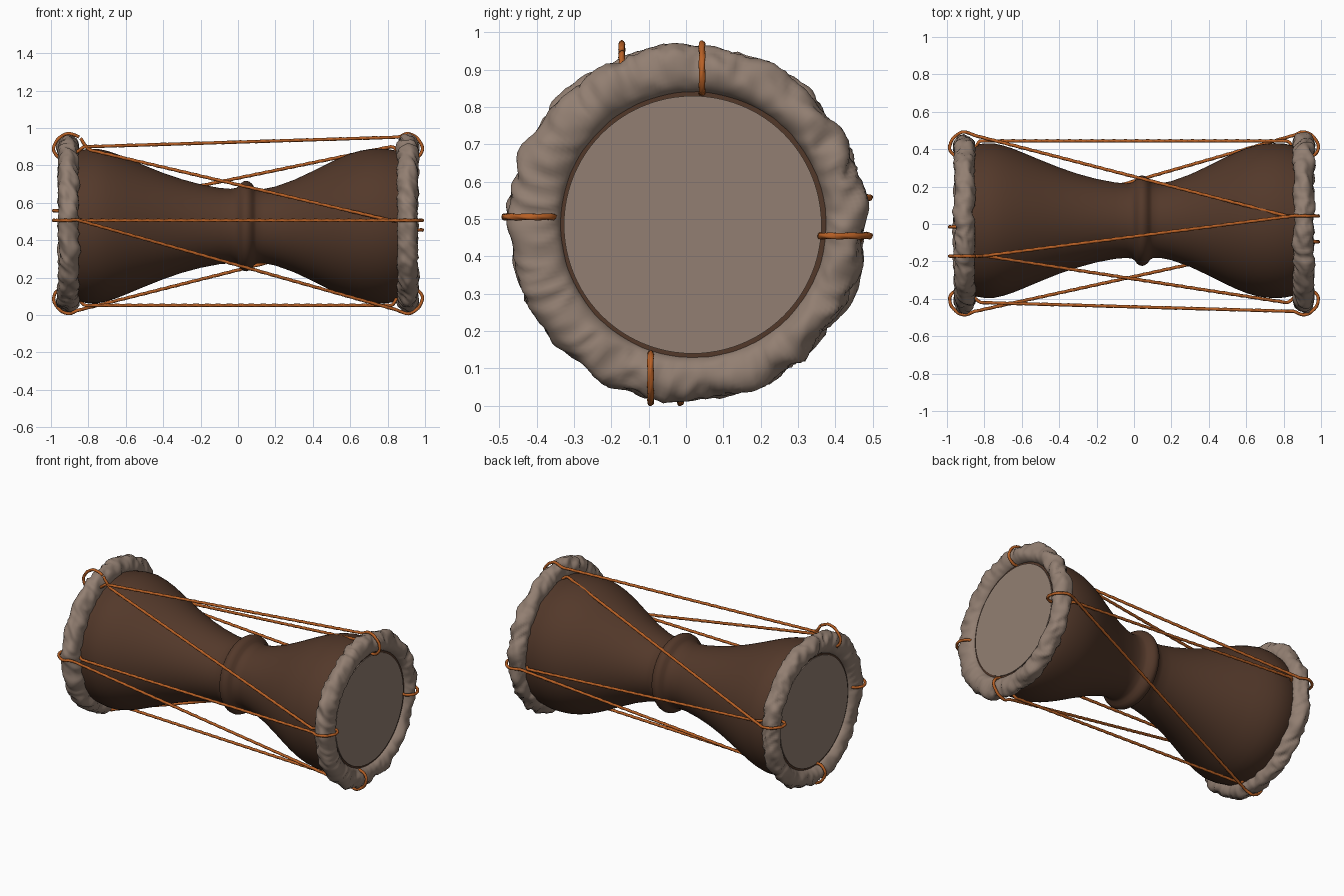
import bpy, bmesh, math
from mathutils import Vector, noise

if "Cube" in bpy.data.objects:
    bpy.data.objects.remove(bpy.data.objects["Cube"])

CY = 0.018                     # axis of the drum body
BODY_Z, HEAD_Z = 0.476, 0.485  # axis height of the body and of the heads


def material(name, rgb):
    m = bpy.data.materials.new(name)
    m.diffuse_color = (*rgb, 1)
    m.use_nodes = True
    m.node_tree.nodes["Principled BSDF"].inputs["Base Color"].default_value = m.diffuse_color
    return m


WOOD = material("dark_wood", (0.086, 0.04, 0.023))
SKIN = material("pale_hide", (0.29, 0.213, 0.168))
ROPE = material("orange_rope", (0.47, 0.115, 0.018))


def make(name, rings, mat, closed=False, cap=False, angle=180):
    """Skin a list of vertex rings into a smooth tube."""
    bm = bmesh.new()
    vs = [[bm.verts.new(p) for p in r] for r in rings]
    n, k = len(vs), len(vs[0])
    for i in range(n if closed else n - 1):
        a, b = vs[i], vs[(i + 1) % n]
        for j in range(k):
            bm.faces.new((a[j], a[(j + 1) % k], b[(j + 1) % k], b[j]))
    if cap:
        bm.faces.new(vs[0])
        bm.faces.new(vs[-1])
    bmesh.ops.recalc_face_normals(bm, faces=bm.faces)
    me = bpy.data.meshes.new(name)
    bm.to_mesh(me)
    bm.free()
    me.materials.append(mat)
    ob = bpy.data.objects.new(name, me)
    bpy.context.collection.objects.link(ob)
    bpy.context.view_layer.objects.active = ob
    ob.select_set(True)
    bpy.ops.object.shade_smooth_by_angle(angle=math.radians(angle))
    ob.select_set(False)
    return ob


def circle(x, r, cz, n=96):
    return [(x, CY + r * math.cos(2 * math.pi * j / n), cz + r * math.sin(2 * math.pi * j / n))
            for j in range(n)]


def spline(pts, step, closed=False):
    """Smooth curve through points, sampled about every step."""
    out, n = [], len(pts)
    for i in range(n if closed else n - 1):
        if closed:
            p = [pts[(i + d) % n] for d in (-1, 0, 1, 2)]
        else:
            p = [pts[min(max(i + d, 0), n - 1)] for d in (-1, 0, 1, 2)]
        length = (p[2] - p[1]).length
        t1, t2 = ((p[2] - p[0]).normalized() * length, (p[3] - p[1]).normalized() * length)
        if length > 0.6:                        # long strands stay straight
            t1 = t2 = p[2] - p[1]
        m = max(2, int(length / step))
        for s in range(m):
            t = s / m
            out.append((2*t**3 - 3*t**2 + 1) * p[1] + (t**3 - 2*t**2 + t) * t1
                       + (-2*t**3 + 3*t**2) * p[2] + (t**3 - t**2) * t2)
    return out if closed else out + [pts[-1]]


# hourglass body with the raised waist band
profile = [(-.925, .345), (-.925, .36), (-.90, .385), (-.86, .403), (-.8, .413), (-.75, .413), (-.7, .402),
           (-.65, .386), (-.6, .366), (-.5, .324), (-.4, .284), (-.3, .25), (-.2, .223),
           (-.1, .204), (-.04, .199), (-.01, .204), (.005, .214), (.015, .229), (.03, .239),
           (.045, .242), (.06, .237), (.075, .226), (.085, .21), (.1, .201), (.14, .199),
           (.2, .211), (.3, .247), (.4, .294), (.5, .344), (.55, .367), (.6, .387), (.65, .402),
           (.7, .411), (.75, .414), (.8, .412), (.86, .4), (.9, .385), (.925, .36), (.925, .345)]
make("drum_body", [circle(x, r, HEAD_Z if abs(x) > .88 else BODY_Z) for x, r in profile],
     WOOD, cap=True, angle=40)


# wrinkled hide hoops and flat drum heads at both ends
def hoop(name, side):
    rings, n, k = [], 240, 28
    for i in range(n):
        a = 2 * math.pi * i / n
        d = Vector((0, math.cos(a), math.sin(a)))
        rough = noise.noise(Vector((side * 7, d.y * 4, d.z * 4)))
        inner = Vector((0, 0.02, HEAD_Z)) + d * 0.352
        outer = Vector((0, 0.003, 0.49)) + d * (0.475 + 0.016 * rough)
        ring = []
        for j in range(k):
            b = 2 * math.pi * j / k
            u = 0.5 + 0.5 * math.cos(b)            # 0 inner edge, 1 outer edge
            v = math.sin(b)
            fold = noise.noise(Vector((d.y * 6 + v, d.z * 6 - u, side * 3 + v)))
            fold += 0.6 * (0.4 - abs(noise.noise(Vector((d.y * 9, d.z * 9 + v, side * 5 + u)))) * 2)
            p = inner.lerp(outer, u)
            p += d * 0.014 * fold * u
            p.x = side * 0.907 + v * (0.055 + 0.014 * fold)
            ring.append(p)
        rings.append(ring)
    make(name, rings, SKIN, closed=True)


for label, s in (("left", -1), ("right", 1)):
    hoop(label + "_hide_hoop", s)
    make(label + "_drum_head", [circle(s * 0.91, 0.345, HEAD_Z), circle(s * 0.93, 0.345, HEAD_Z)],
         SKIN, cap=True, angle=40)


# one lacing rope, zigzagging between eight hooks around the hoops
# hook loop as (x, radius), from outside the hoop over its end and back beneath it
LOOP = [(.85, .462), (.91, .481), (.962, .452), (.986, .40), (.968, .362),
        (.93, .35), (.86, .385), (.815, .424)]


def hook(side, dy, dz, offset, outer_first):
    pts = []
    for x, r in LOOP:
        cy, cz = (0.012, BODY_Z) if x == LOOP[-1][0] else (0.003, 0.489)
        r += 0.008 * abs(dy)
        pts.append(Vector((side * x, dy * r + (offset if dz else cy),
                           dz * r + (0.49 + offset if dy else cz))))
    return pts if outer_first else pts[::-1]


path = hook(-1, 0, 1, -0.172, True)          # left top
path += hook(1, 0, 1, 0.043, True)           # right top
path += hook(-1, 1, 0, 0.068, True)          # left back
path += hook(1, 1, 0, -0.035, False)         # right back
path += hook(-1, 0, -1, -0.015, True)        # left bottom
path += hook(1, 0, -1, -0.095, False)        # right bottom
path += hook(-1, -1, 0, 0.016, True)         # left front
path += hook(1, -1, 0, 0.016, True)          # right front
path += [Vector((-.79, -.172, .882)), Vector((-.822, -.172, .915))]   # back to left top
line = spline(path, 0.009, closed=True)

# sweep a softly lobed section that twists along the rope
rings, up, dist = [], Vector((0, 0, 1)), 0.0
for i, p in enumerate(line):
    q = line[(i + 1) % len(line)]
    t = (q - line[i - 1]).normalized()
    up = (up - t * up.dot(t)).normalized()
    side = t.cross(up)
    twist = dist * math.pi / 0.09
    ring = []
    for j in range(12):
        a = 2 * math.pi * j / 12
        r = 0.0087 + 0.0009 * math.cos(3 * a)
        ring.append(p + r * (up * math.cos(a + twist) + side * math.sin(a + twist)))
    rings.append(ring)
    dist += (q - p).length
make("lacing_rope", rings, ROPE, cap=True)
